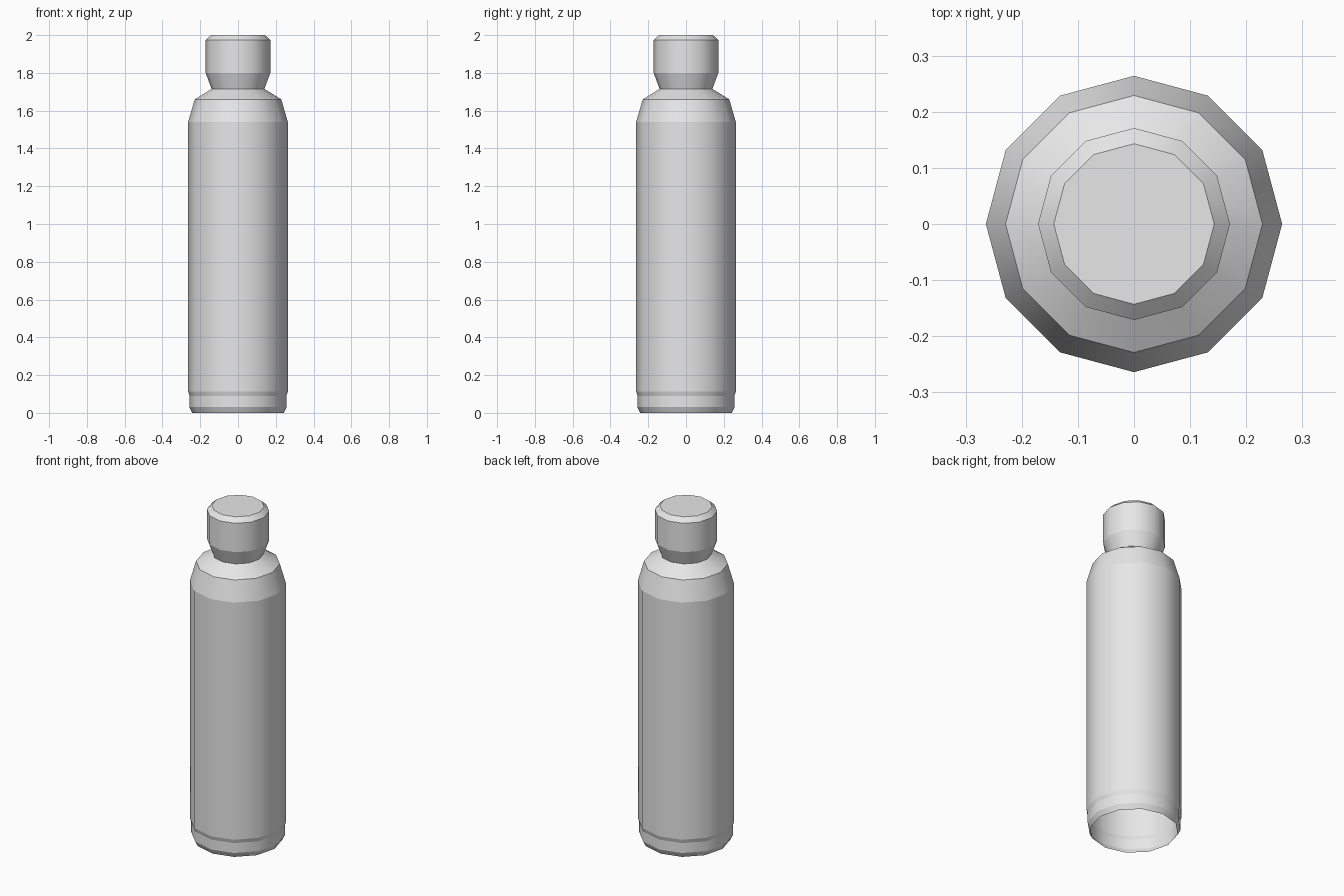
import bpy
import bmesh
from math import cos, sin, tau

cube = bpy.data.objects.get("Cube")
if cube:
    bpy.data.objects.remove(cube)

SIDES = 12

# One plain grey material
grey = bpy.data.materials.new("light_grey")
colour = (0.8, 0.8, 0.8, 1.0)
grey.use_nodes = True
grey.diffuse_color = colour
grey.node_tree.nodes["Principled BSDF"].inputs["Base Color"].default_value = colour


def lathe(name, profile, close_top=False):
    """Turn (radius, height) points round z: smooth around, crisp at each ring."""
    bm = bmesh.new()
    rings = [[bm.verts.new((r * cos(tau * i / SIDES), r * sin(tau * i / SIDES), z))
              for i in range(SIDES)] for r, z in profile]
    for low, high in zip(rings, rings[1:]):
        for i in range(SIDES):
            j = (i + 1) % SIDES
            bm.faces.new((low[i], low[j], high[j], high[i])).smooth = True
    if close_top:
        bm.faces.new(rings[-1])
    for edge in bm.edges:
        a, b = edge.verts
        edge.smooth = abs(a.co.z - b.co.z) > 0.001
    mesh = bpy.data.meshes.new(name)
    bm.to_mesh(mesh)
    bm.free()
    mesh.materials.append(grey)
    obj = bpy.data.objects.new(name, mesh)
    bpy.context.collection.objects.link(obj)
    return obj


# Bottle shell, open underneath, with a stepped foot and sloped shoulder
lathe("bottle_body", [(0.242, 0), (0.257, 0.03), (0.257, 0.09), (0.264, 0.113),
                      (0.264, 1.54), (0.229, 1.66), (0.14, 1.715)])

# Flared stopper with a bevelled top
lathe("bottle_cap", [(0.14, 1.715), (0.171, 1.8), (0.171, 1.974), (0.143, 2)],
      close_top=True)
